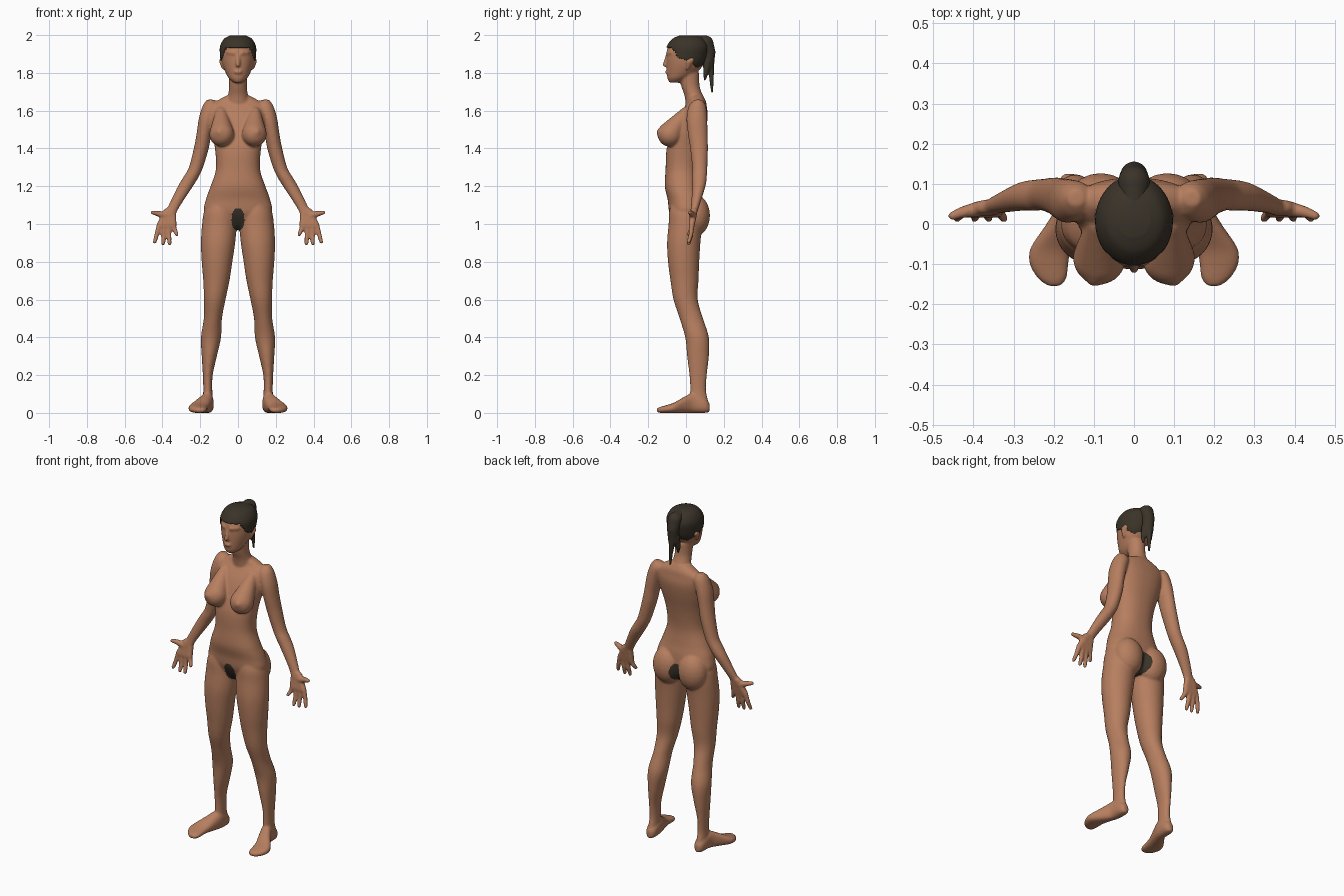
import bpy, bmesh, math
from mathutils import Vector

if "Cube" in bpy.data.objects:
    bpy.data.objects.remove(bpy.data.objects["Cube"])


def material(name, col):
    m = bpy.data.materials.new(name)
    m.diffuse_color = (*col, 1)
    m.use_nodes = True
    m.node_tree.nodes["Principled BSDF"].inputs["Base Color"].default_value = m.diffuse_color
    return m


SKIN = material("skin", (0.47, 0.21, 0.115))
HAIR = material("dark_hair", (0.042, 0.033, 0.022))


def spline(rows, n):
    """Catmull-Rom interpolation of station rows."""
    out = []
    for i in range(len(rows) - 1):
        p = [rows[max(0, min(len(rows) - 1, i + k))] for k in (-1, 0, 1, 2)]
        for j in range(n):
            t = j / n
            out.append([0.5 * (2 * b + (c - a) * t + (2 * a - 5 * b + 4 * c - d) * t * t
                               + (3 * b - a - 3 * c + d) * t ** 3) for a, b, c, d in zip(*p)])
    return out + [list(rows[-1])]


def loft(bm, rows, axis="z", side=1, power=2.0, n=5, seg=40):
    """Rows: (position, x min, x max, low, high) of rounded sections along an axis."""
    rings = []
    for t, x0, x1, lo, hi in spline(rows, n):
        ring = []
        for k in range(seg):
            a = 2 * math.pi * k / seg
            c, s = math.cos(a), math.sin(a)
            x = (x0 + x1) / 2 + (x1 - x0) / 2 * math.copysign(abs(c) ** (2 / power), c)
            v = (lo + hi) / 2 + (hi - lo) / 2 * math.copysign(abs(s) ** (2 / power), s)
            ring.append(bm.verts.new((side * x, v, t) if axis == "z" else (side * x, t, v)))
        rings.append(ring)
    for a, b in zip(rings, rings[1:]):
        for k in range(seg):
            q = (k + 1) % seg
            bm.faces.new((a[k], a[q], b[q], b[k]))
    bm.faces.new(rings[0])
    bm.faces.new(rings[-1])


def hull(bm, balls, side=1):
    """Convex hull around balls (x, y, z, radius or (rx, ry, rz))."""
    tmp = bmesh.new()
    for x, y, z, r in balls:
        r = r if isinstance(r, tuple) else (r, r, r)
        new = bmesh.ops.create_icosphere(tmp, subdivisions=3, radius=1)["verts"]
        for v in new:
            v.co = Vector((side * (x + v.co.x * r[0]), y + v.co.y * r[1], z + v.co.z * r[2]))
    pts = [v.co.copy() for v in tmp.verts]
    tmp.clear()
    for p in pts:
        tmp.verts.new(p)
    res = bmesh.ops.convex_hull(tmp, input=tmp.verts[:])
    junk = {g for k in ("geom_interior", "geom_unused") for g in res[k] if isinstance(g, bmesh.types.BMVert)}
    bmesh.ops.delete(tmp, geom=list(junk), context="VERTS")
    me = bpy.data.meshes.new("tmp")
    tmp.to_mesh(me)
    tmp.free()
    bm.from_mesh(me)
    bpy.data.meshes.remove(me)


def chain(bm, balls, side=1):
    for a, b in zip(balls, balls[1:]):
        hull(bm, (a, b), side)


def finish(name, bm, mats, voxel, smooth):
    bmesh.ops.recalc_face_normals(bm, faces=bm.faces[:])
    me = bpy.data.meshes.new(name)
    bm.to_mesh(me)
    bm.free()
    ob = bpy.data.objects.new(name, me)
    bpy.context.collection.objects.link(ob)
    for m in mats:
        me.materials.append(m)
    bpy.context.view_layer.objects.active = ob
    ob.select_set(True)
    r = ob.modifiers.new("merge", "REMESH")
    r.mode, r.voxel_size = "VOXEL", voxel
    s = ob.modifiers.new("soften", "SMOOTH")
    s.factor, s.iterations = 0.5, smooth
    for m in ("merge", "soften"):
        bpy.ops.object.modifier_apply(modifier=m)
    bpy.ops.object.shade_smooth()
    ob.select_set(False)
    return ob


def sym(rows):
    return [(z, -w, w, f, b) for z, w, f, b in rows]


body = bmesh.new()
# torso
loft(body, sym([(0.97, .05, -.03, .05), (1.0, .11, -.06, .075), (1.06, .178, -.088, .09),
                (1.13, .170, -.097, .088), (1.2, .145, -.112, .075), (1.29, .117, -.108, .068),
                (1.4, .122, -.102, .083), (1.5, .140, -.07, .105), (1.57, .150, -.04, .115),
                (1.62, .150, -.008, .11), (1.65, .115, .012, .105), (1.68, .06, .015, .09)]), power=2.3)
# neck
loft(body, sym([(1.62, .065, .0, .1), (1.68, .053, -.008, .088), (1.73, .047, -.025, .072),
                (1.8, .05, -.04, .07)]))
# head
HEAD = [(1.748, .022, -.088, -.03), (1.77, .048, -.098, .01), (1.80, .065, -.101, .055),
        (1.84, .080, -.103, .09), (1.88, .087, -.103, .105), (1.93, .087, -.098, .113),
        (1.97, .066, -.068, .09), (1.988, .033, -.03, .05)]
loft(body, sym(HEAD))
# nose, lips and brow
hull(body, [(0, -.096, 1.893, .011), (0, -.112, 1.843, .012)])
hull(body, [(-.012, -.101, 1.805, .009), (.012, -.101, 1.805, .009)])
for s in (1, -1):
    hull(body, [(.02, -.097, 1.905, .011), (.05, -.078, 1.908, .011)], s)
    # ear
    hull(body, [(.086, .03, 1.868, .013), (.09, .012, 1.86, .01), (.078, .008, 1.825, .009)], s)
    # chest
    hull(body, [(.086, -.085, 1.475, .066), (.09, .0, 1.59, .03), (.1, -.142, 1.488, .014)], s)
    # seat
    hull(body, [(.083, .05, 1.045, (.088, .077, .11))], s)
    # leg
    loft(body, [(1.14, .04, .14, -.07, .06), (1.07, .015, .178, -.088, .08), (1.0, .008, .19, -.092, .085),
                (.9, .015, .196, -.1, .076), (.8, .03, .192, -.095, .07), (.7, .045, .184, -.082, .066),
                (.6, .066, .18, -.066, .062), (.5, .085, .181, -.034, .09), (.4, .09, .196, -.004, .121),
                (.3, .112, .192, .006, .121), (.2, .134, .186, .018, .11), (.12, .136, .184, .022, .106),
                (.06, .134, .187, .015, .117), (.01, .138, .183, .02, .115)], side=s)
    # foot
    loft(body, [(.125, .145, .175, .005, .05), (.1, .13, .19, 0, .075), (.04, .13, .197, 0, .105),
                (0, .14, .218, 0, .09), (-.06, .158, .258, 0, .056), (-.1, .163, .26, 0, .042),
                (-.135, .168, .24, 0, .032), (-.155, .183, .214, .004, .024)], "y", s, 2.4)
    # arm
    loft(body, [(1.658, .125, .165, .045, .085), (1.625, .1, .187, .015, .105), (1.56, .12, .207, .003, .112),
                (1.48, .14, .219, .01, .114), (1.4, .155, .234, .022, .116), (1.3, .185, .26, .033, .113),
                (1.25, .208, .288, .033, .11), (1.2, .238, .318, .033, .103), (1.1, .304, .367, .027, .072),
                (1.05, .33, .39, .02, .055)], side=s)
    # palm, fingers and thumb
    hull(body, [(.345, .045, 1.08, .018), (.378, .042, 1.065, .018), (.418, .03, .99, .015),
                (.34, .03, .99, .015)], s)
    for x, tip, z in ((.419, .441, .905), (.394, .397, .896), (.368, .362, .896), (.342, .324, .945)):
        chain(body, [(x, .03, .985, .014), ((x + tip) / 2, .026, (.985 + z) / 2, .0125), (tip, .014, z, .0105)], s)
    chain(body, [(.385, .038, 1.045, .02), (.425, .03, 1.055, .015), (.453, .02, 1.061, .011)], s)

figure = finish("body", body, (SKIN, HAIR), 0.006, 6)
# small body hair patch
for p in figure.data.polygons:
    c = p.center
    p.material_index = int((c.x / .036) ** 2 + ((c.z - 1.025) / .06) ** 2 < 1)

# hair cap, trimmed along the hairline
hair = bmesh.new()
loft(hair, sym([(z + .010, w + .008, f - .004, b + .007) for z, w, f, b in HEAD[2:]]), n=10, seg=72)


def hairline(y):
    pts = [(-.2, 1.937), (-.075, 1.935), (-.045, 1.885), (.0, 1.865), (.04, 1.845), (.08, 1.81), (.3, 1.80)]
    for (a, u), (b, v) in zip(pts, pts[1:]):
        if y <= b:
            return u + (v - u) * (y - a) / (b - a)


low = [f for f in hair.faces if f.calc_center_median().z < hairline(f.calc_center_median().y)]
bmesh.ops.delete(hair, geom=low, context="FACES")
bmesh.ops.recalc_face_normals(hair, faces=hair.faces[:])
me = bpy.data.meshes.new("hair_cap")
hair.to_mesh(me)
hair.free()
me.materials.append(HAIR)
cap = bpy.data.objects.new("hair_cap", me)
bpy.context.collection.objects.link(cap)
shell = cap.modifiers.new("thickness", "SOLIDIFY")
shell.thickness, shell.offset = 0.008, -1
me.shade_smooth()

# ponytail with loose strands
tail = bmesh.new()
chain(tail, [(0, .05, 1.965, .033), (0, .105, 1.958, .04), (0, .122, 1.91, .034), (0, .118, 1.84, .03)])
chain(tail, [(0, .13, 1.85, .02), (.006, .135, 1.77, .012), (.008, .138, 1.70, .006)])
for s in (1, -1):
    chain(tail, [(.014, .115, 1.86, .022), (.022, .105, 1.80, .014), (.018, .1, 1.765, .006)], s)
finish("ponytail", tail, (HAIR,), 0.005, 3)
